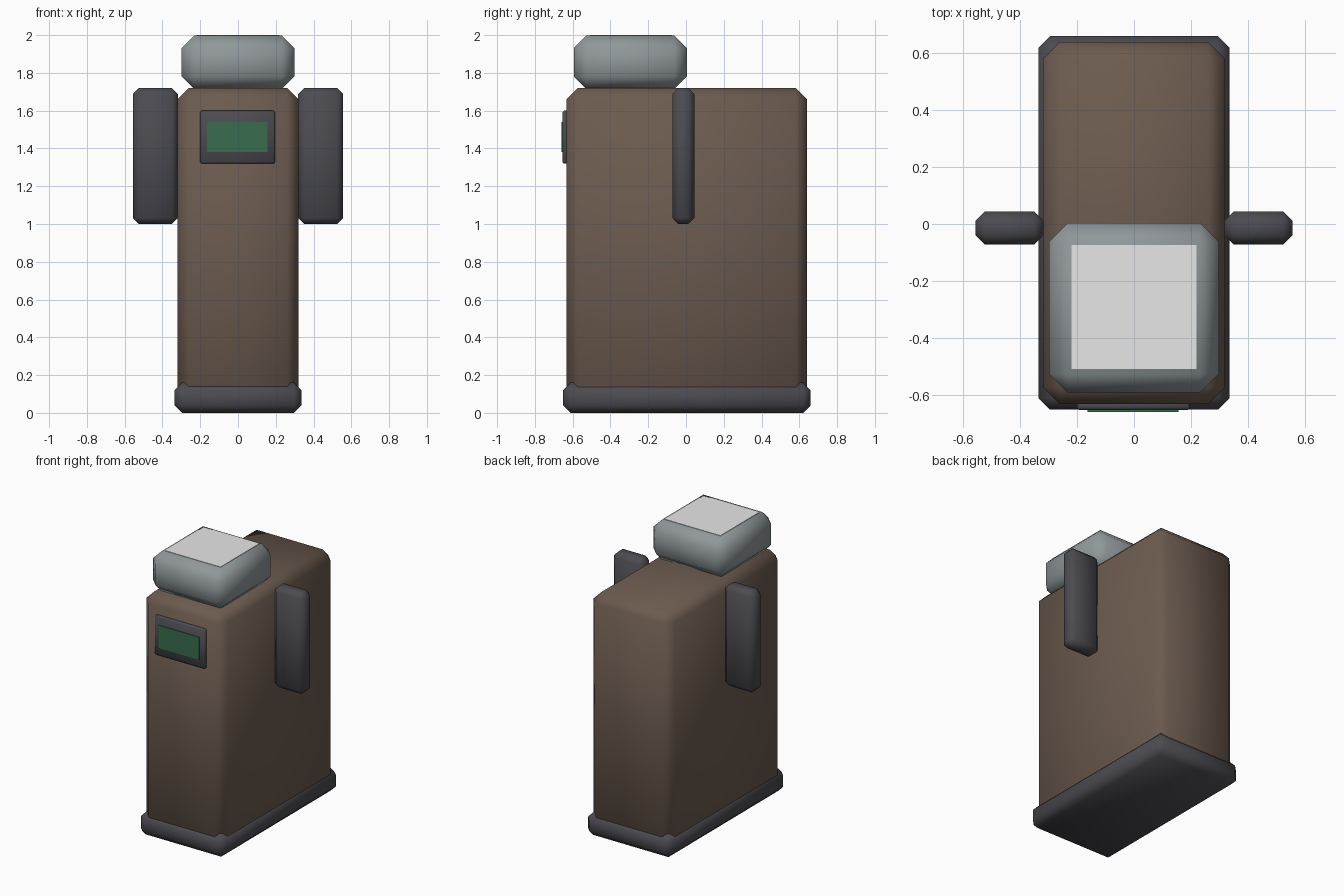
import bpy

cube = bpy.data.objects.get("Cube")
if cube:
    bpy.data.objects.remove(cube, do_unlink=True)


def material(name, rgb):
    mat = bpy.data.materials.new(name)
    mat.use_nodes = True
    colour = (*rgb, 1)
    mat.diffuse_color = colour
    mat.node_tree.nodes["Principled BSDF"].inputs["Base Color"].default_value = colour
    return mat


brown = material("brown", (0.15, 0.105, 0.078))
charcoal = material("charcoal", (0.072, 0.07, 0.082))
grey = material("blue grey", (0.28, 0.315, 0.325))
white = material("pale grey", (0.8, 0.8, 0.8))
green = material("screen green", (0.04, 0.15, 0.078))


def box(name, x, y, z, mat, chamfer=0.0):
    """Box spanning the given (min, max) ranges, with softly shaded chamfers."""
    ranges = (x, y, z)
    bpy.ops.mesh.primitive_cube_add(size=1, location=[(a + b) / 2 for a, b in ranges])
    obj = bpy.context.object
    obj.name = name
    obj.scale = [b - a for a, b in ranges]
    bpy.ops.object.transform_apply(location=False, rotation=False, scale=True)
    obj.data.materials.append(mat)
    if chamfer:
        bevel = obj.modifiers.new("chamfer", "BEVEL")
        bevel.width = chamfer
        bevel.segments = 1
        bpy.ops.object.modifier_apply(modifier=bevel.name)
        bpy.ops.object.shade_smooth()
    return obj


# Foot plinth and tall cabinet
box("base", (-0.336, 0.336), (-0.652, 0.66), (0, 0.16), charcoal, 0.04)
box("body", (-0.32, 0.32), (-0.633, 0.64), (0.02, 1.72), brown, 0.06)

# Head block with a pale top panel
box("head", (-0.298, 0.298), (-0.593, 0.004), (1.715, 1.997), grey, 0.065)
box("head_top_panel", (-0.219, 0.219), (-0.509, -0.074), (1.992, 2.0), white)

# Side arms
for side, name in ((1, "left_arm"), (-1, "right_arm")):
    x = sorted((side * 0.318, side * 0.557))
    box(name, x, (-0.072, 0.044), (1.0, 1.72), charcoal, 0.032)

# Front display
box("screen_frame", (-0.2, 0.196), (-0.654, -0.62), (1.32, 1.6), charcoal, 0.008)
box("screen", (-0.164, 0.157), (-0.66, -0.651), (1.38, 1.54), green)
